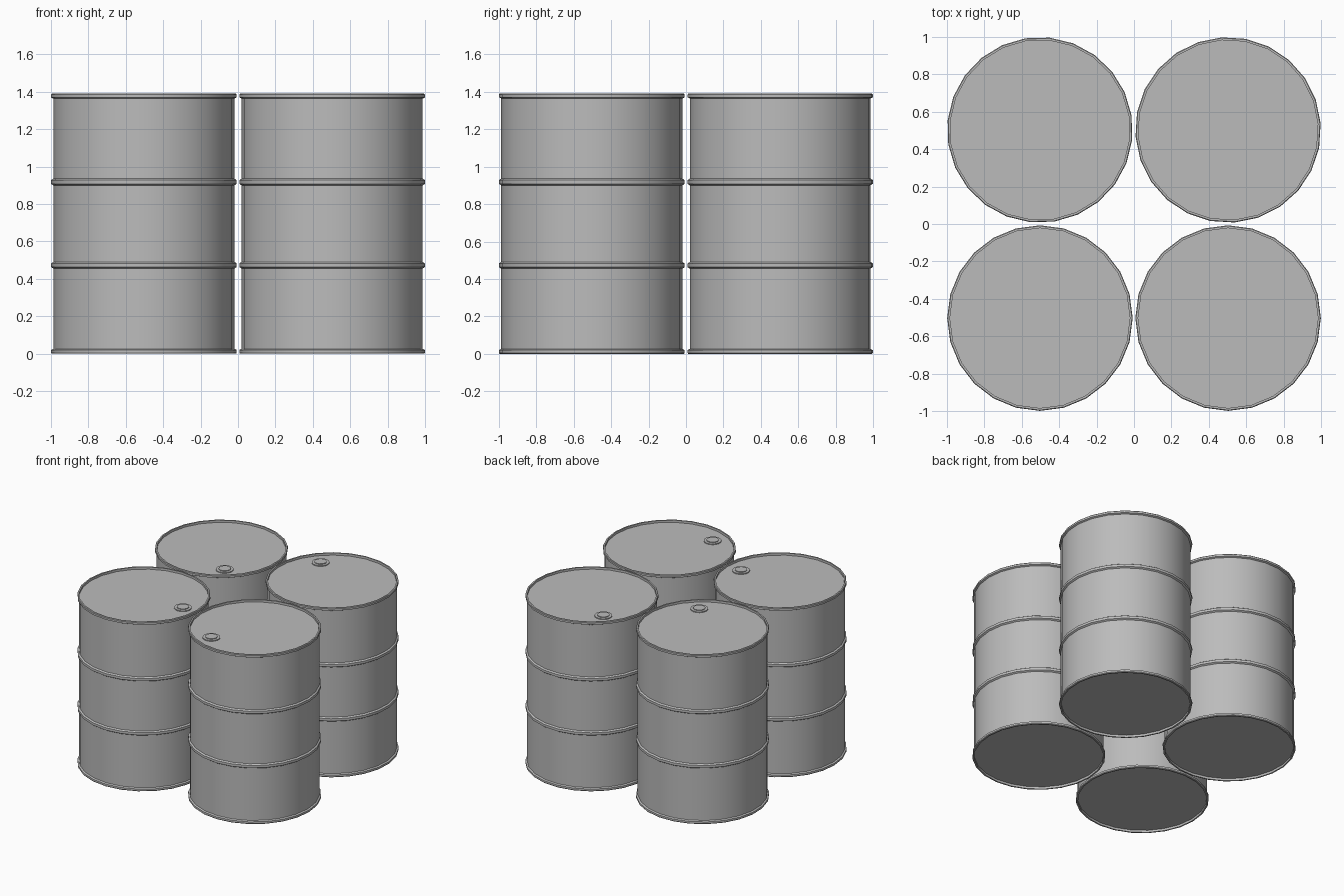
import bpy
import bmesh
from math import radians, cos, sin, tau
from mathutils import Matrix, Vector

cube = bpy.data.objects.get("Cube")
if cube:
    bpy.data.objects.remove(cube, do_unlink=True)

SIDES = 24
HEIGHT = 1.39
BODY, RIM, LIP = 0.484, 0.496, 0.481
RECESS = 0.018
SPACING = 0.503

steel = bpy.data.materials.new("grey_steel")
steel.use_nodes = True
colour = (0.5, 0.5, 0.5, 1)
steel.diffuse_color = colour
steel.node_tree.nodes["Principled BSDF"].inputs["Base Color"].default_value = colour


def lathe(name, profile, sides):
    """Spin a (radius, height) profile about z into a smooth-shaded object."""
    bm = bmesh.new()
    verts = [bm.verts.new((r, 0, z)) for r, z in profile]
    edges = [bm.edges.new(pair) for pair in zip(verts, verts[1:])]
    bmesh.ops.spin(bm, geom=verts + edges, axis=(0, 0, 1), cent=(0, 0, 0),
                   angle=tau, steps=sides, use_merge=True)
    bmesh.ops.remove_doubles(bm, verts=bm.verts, dist=0.0005)
    bmesh.ops.recalc_face_normals(bm, faces=bm.faces)
    mesh = bpy.data.meshes.new(name)
    bm.to_mesh(mesh)
    bm.free()
    mesh.materials.append(steel)
    obj = bpy.data.objects.new(name, mesh)
    bpy.context.collection.objects.link(obj)
    bpy.ops.object.select_all(action='DESELECT')
    obj.select_set(True)
    bpy.context.view_layer.objects.active = obj
    bpy.ops.object.shade_smooth_by_angle(angle=radians(30))
    return obj


def hoop(z):
    """Raised rolling hoop around the wall."""
    return [(BODY, z - 0.018), (RIM, z - 0.01), (RIM, z + 0.01), (BODY, z + 0.018)]


# Drum outline, from the recessed base up to the recessed lid
base = [(0, RECESS), (LIP, RECESS), (LIP, 0), (RIM - 0.004, 0), (RIM, 0.005), (RIM, 0.02), (BODY, 0.026)]
lid = [(r, HEIGHT - z) for r, z in reversed(base)]
drum_profile = base + hoop(0.473) + hoop(0.918) + lid

# Stepped filler plug sitting on the lid
plug_profile = [(0, 0), (0.066, 0), (0.066, 0.007), (0.045, 0.007), (0.045, 0.013), (0, 0.013)]

# Each drum: place in the square and turn of its plug
drums = {
    "front_left": (1, -1, 240),
    "front_right": (-1, -1, 0),
    "back_right": (-1, 1, 309),
    "back_left": (1, 1, 139),
}
for place, (sx, sy, turn) in drums.items():
    drum = lathe(place + "_drum", drum_profile, SIDES)
    plug = lathe(place + "_plug", plug_profile, 16)
    spot = Matrix.Translation((sx * SPACING, sy * SPACING, 0)) @ Matrix.Rotation(radians(turn), 4, 'Z')
    drum.matrix_world = spot
    plug.matrix_world = spot @ Matrix.Translation((0.355, 0, HEIGHT - RECESS))
